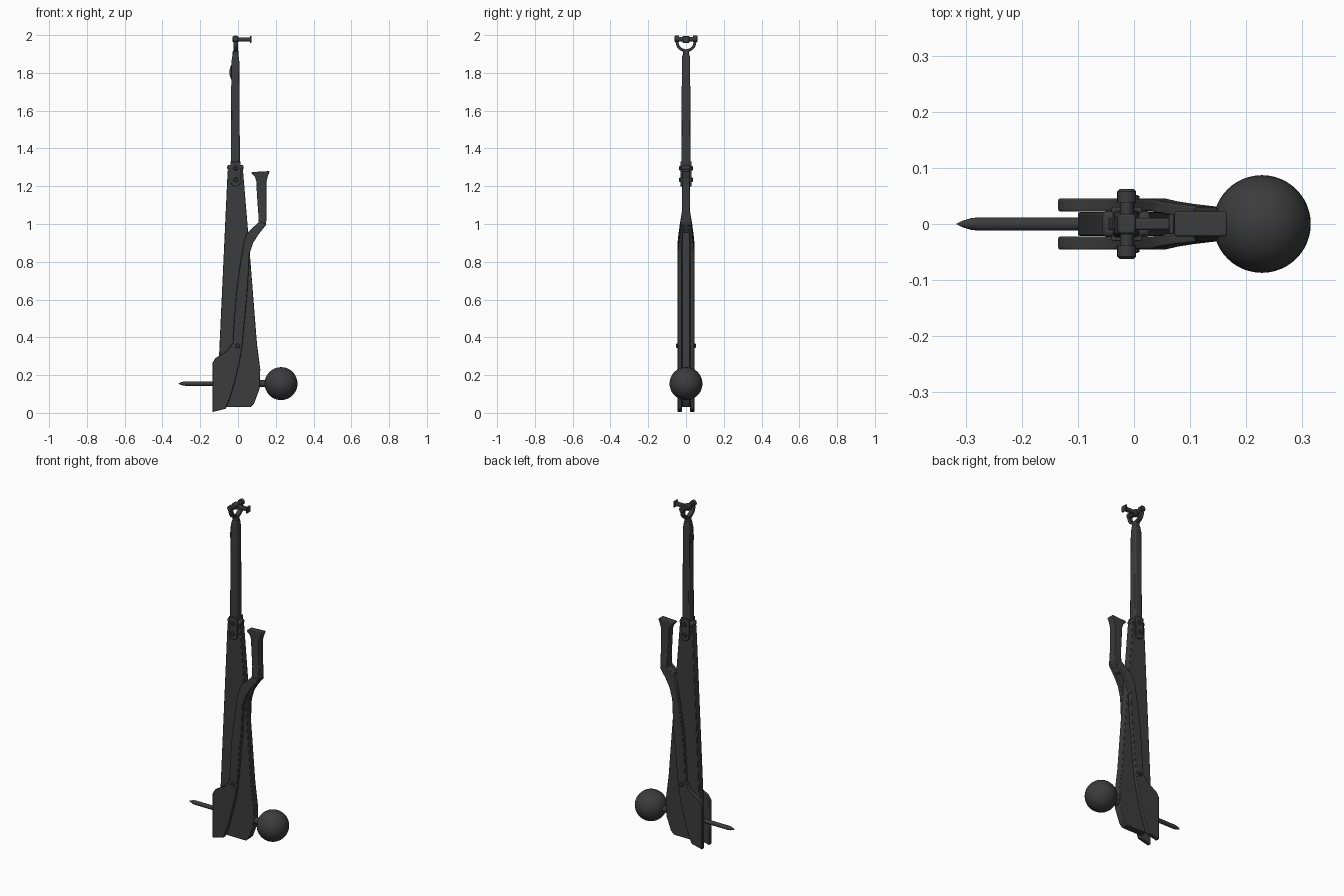
import bpy, bmesh, math
from mathutils import Vector

if "Cube" in bpy.data.objects:
    bpy.data.objects.remove(bpy.data.objects["Cube"])

mat = bpy.data.materials.new("dark_metal")
mat.diffuse_color = (0.045, 0.045, 0.045, 1)
mat.use_nodes = True
mat.node_tree.nodes["Principled BSDF"].inputs["Base Color"].default_value = mat.diffuse_color


def finish(ob, bevel=0.0):
    ob.data.materials.append(mat)
    bpy.ops.object.select_all(action='DESELECT')
    ob.select_set(True)
    bpy.context.view_layer.objects.active = ob
    if bevel:
        m = ob.modifiers.new("bevel", 'BEVEL')
        m.width, m.segments, m.limit_method = bevel, 2, 'ANGLE'
        m.angle_limit = math.radians(40)
    bpy.ops.object.shade_smooth_by_angle(angle=math.radians(35))
    return ob


def mesh_object(name, bm, bevel=0.0):
    bmesh.ops.recalc_face_normals(bm, faces=bm.faces)
    me = bpy.data.meshes.new(name)
    bm.to_mesh(me)
    bm.free()
    ob = bpy.data.objects.new(name, me)
    bpy.context.collection.objects.link(ob)
    return finish(ob, bevel)


def loft(name, stations, bevel=0.003):
    """Stations: left x,z, right x,z, inner y, outer y."""
    bm = bmesh.new()
    rings = []
    for lx, lz, rx, rz, y0, y1 in stations:
        rings.append([bm.verts.new(p) for p in
                      ((lx, y0, lz), (rx, y0, rz), (rx, y1, rz), (lx, y1, lz))])
    for a, b in zip(rings, rings[1:]):
        for i in range(4):
            j = (i + 1) % 4
            bm.faces.new((a[i], a[j], b[j], b[i]))
    bm.faces.new(rings[0])
    bm.faces.new(rings[-1])
    return mesh_object(name, bm, bevel)


def plate(name, pts, y0, y1, bevel=0.003):
    """Extrude an x,z outline along y."""
    bm = bmesh.new()
    f = bm.faces.new([bm.verts.new((x, y0, z)) for x, z in pts])
    ext = bmesh.ops.extrude_face_region(bm, geom=[f])
    bmesh.ops.translate(bm, vec=(0, y1 - y0, 0),
                        verts=[v for v in ext['geom'] if isinstance(v, bmesh.types.BMVert)])
    return mesh_object(name, bm, bevel)


def lathe(name, profile, origin, axis, n=32):
    """Revolve (distance, radius) points around an axis."""
    bm = bmesh.new()
    q = Vector((0, 0, 1)).rotation_difference(Vector(axis))
    rings = []
    for d, r in profile:
        rings.append([bm.verts.new(Vector(origin) + q @ Vector(
            (r * math.cos(2 * math.pi * i / n), r * math.sin(2 * math.pi * i / n), d)))
            for i in range(n)])
    for a, b in zip(rings, rings[1:]):
        for i in range(n):
            j = (i + 1) % n
            bm.faces.new((a[i], a[j], b[j], b[i]))
    bm.faces.new(rings[0])
    bm.faces.new(rings[-1])
    return mesh_object(name, bm)


def box(name, c, s, bevel=0.003):
    x, y, z = c
    a, b, h = (k / 2 for k in s)
    return plate(name, [(x - a, z - h), (x + a, z - h), (x + a, z + h), (x - a, z + h)],
                 y - b, y + b, bevel)


# Tapered main body
plate("body", [(-.065, .03), (.065, .03), (.085, .05), (.115, .13), (.118, .23),
               (.1, .37), (.055, .94), (.026, 1.29), (.015, 1.3), (-.045, 1.3),
               (-.055, 1.28), (-.1, .31), (-.1, .08)], -.021, .021)

# Forked lever: a pair of curved plates narrowing towards the grip
lever = [(-.135, .005, -.065, .022), (-.135, .12, -.035, .1), (-.135, .265, -.003, .22),
         (-.12, .29, .008, .27), (-.1, .302, .015, .31), (-.055, .33, .022, .35),
         (-.028, .37, .027, .41), (-.02, .5, .038, .52), (-.01, .63, .05, .65),
         (.01, .78, .056, .75), (.03, .9, .06, .84), (.045, .947, .08, .9),
         (.075, .978, .11, .947), (.115, 1.015, .15, .997)]
for side, s in (("front", -1), ("back", 1)):
    st = []
    for i, p in enumerate(lever):
        k = max(0, i - 10) / 3
        st.append((*p, s * (.0225 - .012 * k), s * (.045 - .014 * k)))
    loft("lever_plate_" + side, st)

# Hand grip with flared end
grip = [(.07, .973, .112, .95, .02), (.107, 1.005, .148, .998, .03), (.11, 1.03, .15, 1.02, .028),
        (.106, 1.07, .152, 1.07, .021), (.1, 1.16, .151, 1.16, .02),
        (.097, 1.225, .151, 1.225, .02), (.09, 1.25, .157, 1.25, .021),
        (.072, 1.268, .166, 1.274, .022), (.072, 1.275, .166, 1.28, .022)]
loft("hand_grip", [(a, b, c, d, -y, y) for a, b, c, d, y in grip], .004)

# Upper shaft with a small raised catch
loft("upper_shaft", [(-.038, 1.2, .01, 1.2, -.022, .022), (-.038, 1.34, .01, 1.34, -.024, .024),
                     (-.035, 1.86, .007, 1.86, -.022, .022), (-.028, 1.9, .002, 1.9, -.019, .019)],
     .006)
plate("shaft_catch", [(-.03, 1.76), (-.037, 1.765), (-.045, 1.79), (-.045, 1.815),
                      (-.037, 1.84), (-.03, 1.845)], -.011, .011, .002)

# Clamp straps and bolts joining shaft and body
for s in (-1, 1):
    arc = [(-.013 + .027 * math.cos(t), 1.225 + .027 * math.sin(t))
           for t in [math.pi + math.pi * i / 10 for i in range(11)]]
    plate("clamp_strap", arc + [(.014, 1.33), (-.04, 1.33)],
          *sorted((s * .02, s * .03)), .002)
    for x, z, y in ((-.013, 1.235, .028), (-.013, 1.295, .028), (-.002, .355, .043)):
        lathe("bolt_head", [(0, .012), (.006, .012), (.009, .008)], (x, s * y, z), (0, s, 0), 16)
box("clamp_collar", (-.014, 0, 1.3), (.086, .046, .026), .008)

# Striking ball, its neck and the opposite spike
lathe("ball_neck", [(0, .018), (.06, .018)], (.1, 0, .155), (1, 0, 0))
bpy.ops.mesh.primitive_uv_sphere_add(segments=48, ring_count=24, radius=.087,
                                     location=(.228, 0, .155))
ball = bpy.context.object
ball.name = "ball"
finish(ball)
lathe("spike", [(0, .012), (.185, .012), (.2, .0105), (.215, .006), (.226, .0008)],
      (-.09, 0, .155), (-1, 0, 0))

# U-shaped yoke at the top
bm = bmesh.new()
rings = []
for i in range(17):
    t = math.pi + math.pi * i / 16
    ring = []
    for r, x in ((.055, -.025), (.055, .001), (.04, .001), (.04, -.025)):
        ring.append(bm.verts.new((x, r * math.cos(t), 1.965 + r * math.sin(t))))
    rings.append(ring)
for a, b in zip(rings, rings[1:]):
    for i in range(4):
        j = (i + 1) % 4
        bm.faces.new((a[i], a[j], b[j], b[i]))
bm.faces.new(rings[0])
bm.faces.new(rings[-1])
mesh_object("yoke", bm, .003)
box("yoke_stem", (-.013, 0, 1.905), (.03, .034, .026), .005)
for s in (-1, 1):
    lathe("yoke_lug", [(0, .017), (.02, .017), (.024, .013)], (-.013, s * .038, 1.981), (0, s, 0), 20)

# Crossbar carrying a short projecting peg
lathe("crossbar", [(0, .012), (.09, .012)], (-.013, -.045, 1.978), (0, 1, 0), 20)
box("crossbar_sleeve", (-.013, 0, 1.978), (.032, .036, .032), .005)
box("peg", (.033, 0, 1.977), (.07, .022, .02), .004)
box("peg_end", (.067, 0, 1.977), (.009, .036, .036), .003)
